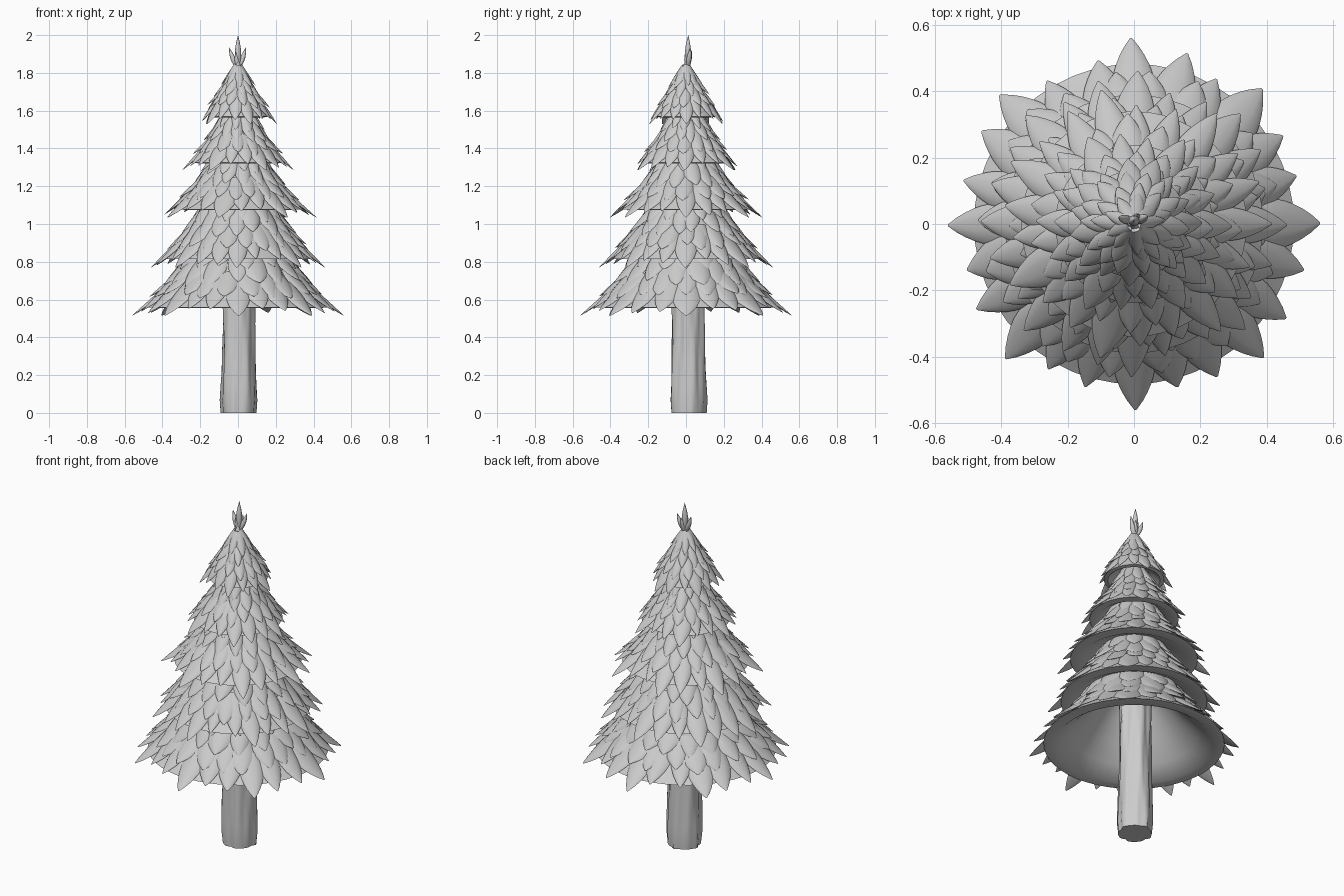
import bpy, bmesh, math, random
from mathutils import Vector

if "Cube" in bpy.data.objects:
    bpy.data.objects.remove(bpy.data.objects["Cube"])

random.seed(7)
TAU = math.tau
CY = 0.0


def finish(bm, name):
    bmesh.ops.recalc_face_normals(bm, faces=bm.faces)
    me = bpy.data.meshes.new(name)
    bm.to_mesh(me)
    bm.free()
    ob = bpy.data.objects.new(name, me)
    bpy.context.collection.objects.link(ob)
    bpy.context.view_layer.objects.active = ob
    ob.select_set(True)
    bpy.ops.object.shade_smooth_by_angle(angle=math.radians(50))
    ob.select_set(False)
    return ob


def loft(bm, rings, caps=True):
    """Skin a list of closed point rings."""
    vr = [[bm.verts.new(p) for p in ring] for ring in rings]
    n = len(vr[0])
    for a, b in zip(vr, vr[1:]):
        for i in range(n):
            j = (i + 1) % n
            bm.faces.new((a[i], a[j], b[j], b[i]))
    if caps:
        bm.faces.new(vr[0])
        bm.faces.new(vr[-1])


def bez(c, s):
    """Point (r, z) on a tier's slope: s = 0 top, s = 1 rim."""
    u = 1 - s
    k = (u**3, 3*u*u*s, 3*u*s*s, s**3)
    return Vector((sum(a*p[0] for a, p in zip(k, c)), sum(a*p[1] for a, p in zip(k, c))))


def slope_normal(c, s):
    d = (bez(c, s + .01) - bez(c, s - .01)).normalized()
    return Vector((-d.y, d.x))


def leaf(bm, c, ang, s0, s1, half, lift):
    """Lens-section leaf that follows the tier slope and lifts at its tip."""
    er = Vector((math.cos(ang), math.sin(ang), 0))
    et = Vector((-er.y, er.x, 0))
    skew = random.uniform(-.25, .25) * half
    rings = []
    N = 9
    for i in range(N + 1):
        t = i / N
        s = s0 + (s1 - s0) * t
        p, nr = bez(c, s), slope_normal(c, s)
        w = half * max(math.sin(math.pi * (.22 + .78 * t)), .02) ** .75
        h = .016 * (w / half) * (half / .06) ** .5
        ring = []
        for k in range(10):
            a = TAU * k / 10
            x = w * math.cos(a)
            o = h * math.sin(a) * (1 if math.sin(a) > 0 else .5)
            o += -.5 * x * x / max(p.x, .06) + lift * t ** 1.5 - .008 * (1 - t)
            q = p + nr * o
            ring.append(er * q.x + et * (x + skew * t * t) + Vector((0, 0, q.y)))
        rings.append(ring)
    loft(bm, rings)


def tier(name, c, n, under):
    """Solid skirt plus overlapping rows of leaves."""
    bm = bmesh.new()
    outline = [bez(c, s) - slope_normal(c, s) * .012 for s in [i * .86 / 10 for i in range(11)]]
    outline += [Vector(p) for p in under]
    loft(bm, [[Vector((max(p.x, .004) * math.cos(TAU*k/48), max(p.x, .004) * math.sin(TAU*k/48), p.y))
               for k in range(48)] for p in outline])
    # rows: tip position, length, share of the leaf count, lift
    rows = [(.48, .34, .6, .014), (.65, .34, .75, .016), (.82, .34, .9, .016), (1.0, .45, 1.0, .0)]
    for r, (tip, length, share, lift) in enumerate(rows):
        m = max(6, round(n * share))
        for k in range(m):
            last = r == 3
            e = tip if last and k % 3 == 0 else tip - random.uniform(.03, .12 if last else .1)
            ang = TAU * (k + (0 if last else .5 * (r % 2) + random.uniform(-.2, .2))) / m
            if last and k % 3:
                ang += random.uniform(-.12, .12) * TAU / m
            rad = bez(c, e - .4 * length).x
            half = TAU * rad / m * random.uniform(.5, .64)
            leaf(bm, c, ang, max(e - length, .02), e, half, lift * random.uniform(.5, 1.5))
    return finish(bm, name)


# Five foliage tiers, bottom to top
tier("foliage_tier_1", [(.16, 1.0), (.30, .76), (.38, .64), (.56, .515)], 24,
     [(.42, .555), (.34, .62), (.26, .70), (.18, .80), (.08, .92)])
tier("foliage_tier_2", [(.10, 1.24), (.23, 1.02), (.30, .90), (.46, .77)], 24,
     [(.33, .815), (.25, .86), (.15, .90)])
tier("foliage_tier_3", [(.07, 1.48), (.17, 1.27), (.24, 1.16), (.415, 1.035)], 21,
     [(.28, 1.075), (.20, 1.12), (.10, 1.16)])
tier("foliage_tier_4", [(.04, 1.68), (.11, 1.50), (.17, 1.40), (.295, 1.285)], 18,
     [(.20, 1.32), (.14, 1.36), (.07, 1.40)])
tier("foliage_tier_5", [(.012, 1.87), (.065, 1.74), (.12, 1.64), (.205, 1.53)], 15,
     [(.14, 1.565), (.10, 1.60), (.05, 1.63)])

# Trunk with shallow bark grooves and a flared, uneven foot
bm = bmesh.new()
rings = []
for i in range(15):
    z = .94 * i / 14
    base = .084 + .012 * max(0, 1 - z / .45)
    ring = []
    for k in range(40):
        a = TAU * k / 40
        r = base + .004 * math.sin(5*a + 3*z) + .003 * math.sin(9*a - 7*z) + .002 * math.sin(13*a + 11*z)
        if i == 0:
            r *= .93
        ring.append(Vector((r * math.cos(a) + .003, r * math.sin(a) + .012, z)))
    rings.append(ring)
loft(bm, rings)
finish(bm, "trunk")

# Sprig of small upright leaves on the tip
bm = bmesh.new()
for x, y, top, w in [(0, .004, 2.0, .017), (-.047, .012, 1.935, .014), (.042, .016, 1.935, .014),
                     (.012, .022, 1.92, .012), (-.012, -.012, 1.91, .012)]:
    rings = []
    for i in range(10):
        t = i / 9
        rr = w * max(math.sin(math.pi * (.12 + .88 * t)), .03)
        cx, cy = x * t ** .8, .008 + y * t
        rings.append([Vector((cx + rr * math.cos(TAU*k/10), cy + rr * math.sin(TAU*k/10),
                              1.82 + (top - 1.82) * t)) for k in range(10)])
    loft(bm, rings)
finish(bm, "tip_sprig")
